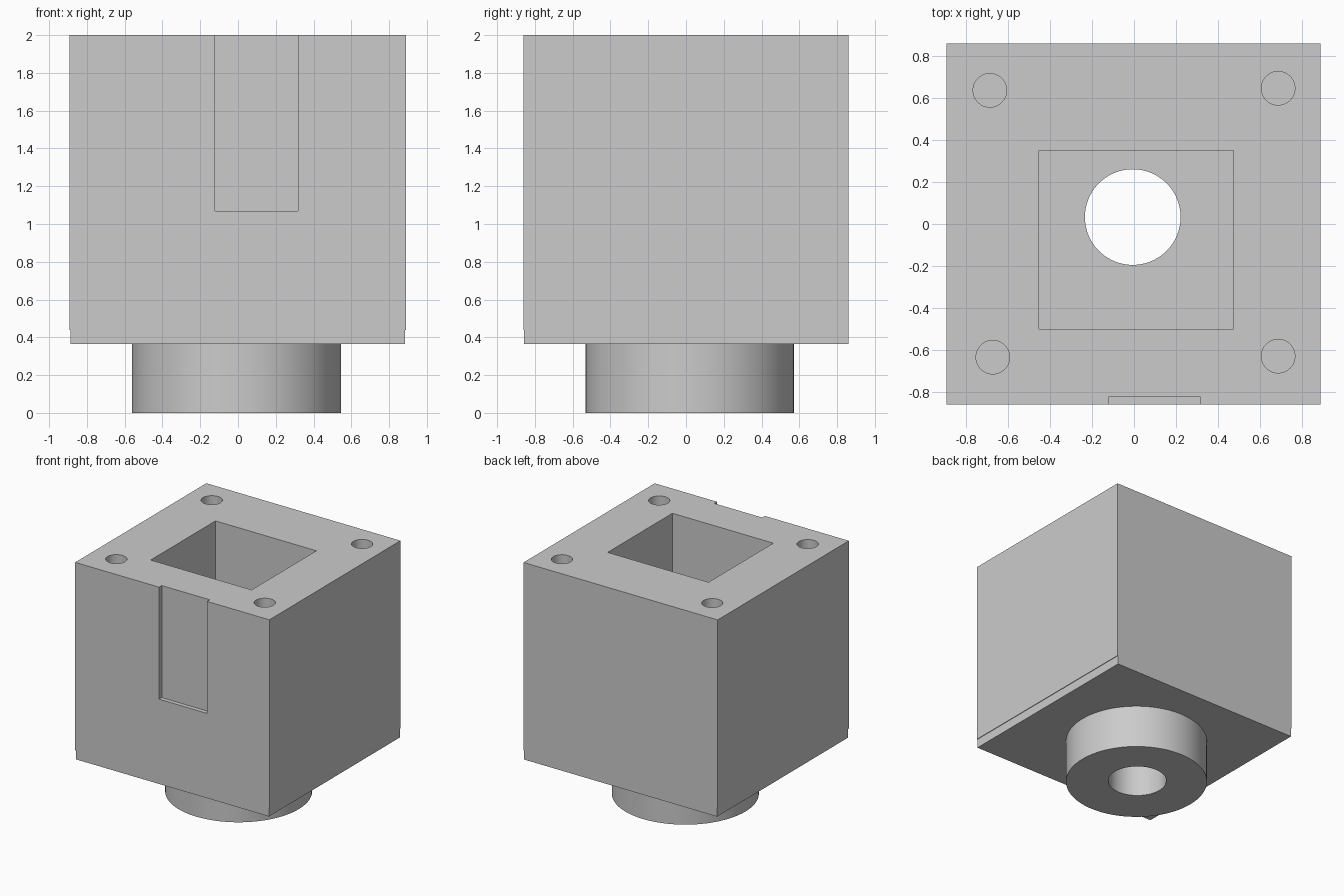
import bpy

if "Cube" in bpy.data.objects:
    bpy.data.objects.remove(bpy.data.objects["Cube"], do_unlink=True)

grey = bpy.data.materials.new("plain grey")
grey.use_nodes = True
colour = (0.6, 0.6, 0.6, 1)
grey.diffuse_color = colour
grey.node_tree.nodes["Principled BSDF"].inputs["Base Color"].default_value = colour


def block(name, x, y, z):
    """Box given by its (low, high) extents."""
    spans = (x, y, z)
    bpy.ops.mesh.primitive_cube_add(size=1, location=[(a + b) / 2 for a, b in spans])
    obj = bpy.context.object
    obj.name = name
    obj.scale = [b - a for a, b in spans]
    bpy.ops.object.transform_apply(location=False, rotation=False, scale=True)
    obj.data.materials.append(grey)
    return obj


def cylinder(name, x, y, radius, z):
    """Upright cylinder between two heights."""
    bpy.ops.mesh.primitive_cylinder_add(vertices=96, radius=radius, depth=z[1] - z[0],
                                        location=(x, y, (z[0] + z[1]) / 2))
    obj = bpy.context.object
    obj.name = name
    obj.data.materials.append(grey)
    return obj


def combine(target, tool, operation):
    """Apply a boolean and remove the tool object."""
    mod = target.modifiers.new(operation.title(), 'BOOLEAN')
    mod.operation = operation
    mod.solver = 'EXACT'
    mod.object = tool
    bpy.ops.object.select_all(action='DESELECT')
    bpy.context.view_layer.objects.active = target
    target.select_set(True)
    bpy.ops.object.modifier_apply(modifier=mod.name)
    bpy.data.objects.remove(tool, do_unlink=True)


BASE, SEAM, TOP, ABOVE = 0.365, 0.44, 2.0, 2.1

# Main body on a slightly narrower floor plate, with a round spigot below
housing = block("housing", (-0.893, 0.89), (-0.86, 0.86), (SEAM, TOP))
combine(housing, block("floor_plate", (-0.888, 0.885), (-0.858, 0.86), (BASE, SEAM + 0.05)), 'UNION')
combine(housing, cylinder("spigot", -0.008, 0.02, 0.553, (0, SEAM - 0.03)), 'UNION')

# Square cavity, bore through the spigot, and shallow slot in the front
combine(housing, block("cavity", (-0.452, 0.475), (-0.5, 0.35), (SEAM, ABOVE)), 'DIFFERENCE')
combine(housing, cylinder("bore", -0.006, 0.033, 0.228, (-0.1, 0.6)), 'DIFFERENCE')
combine(housing, block("front_slot", (-0.122, 0.318), (-1, -0.825), (1.07, ABOVE)), 'DIFFERENCE')

# Screw holes in the four top corners
for x, y in ((-0.687, 0.637), (0.687, 0.647), (-0.673, -0.635), (0.687, -0.63)):
    combine(housing, cylinder("screw_hole", x, y, 0.08, (1.5, ABOVE)), 'DIFFERENCE')

bpy.ops.object.shade_smooth_by_angle(angle=0.5)
